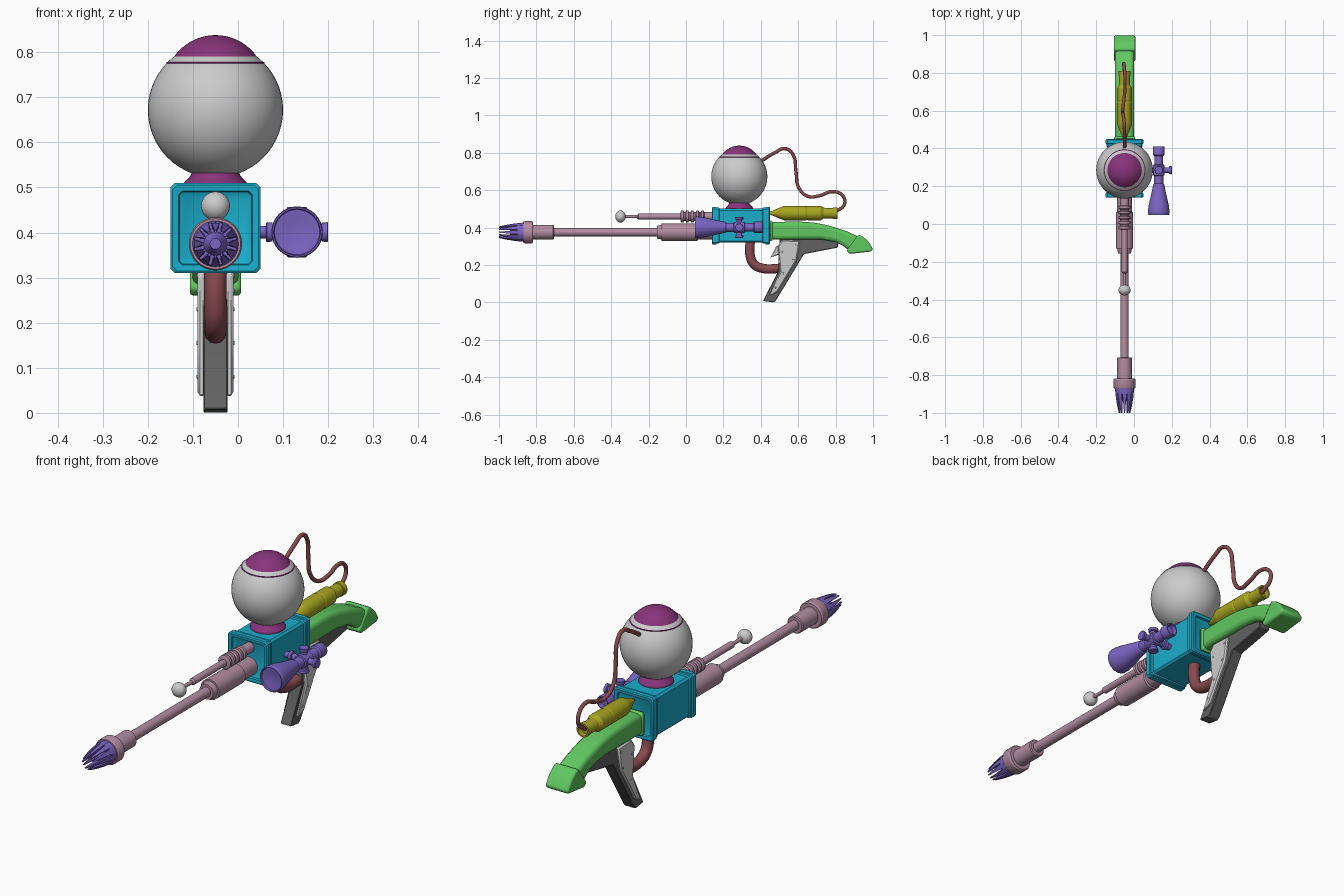
import bpy, bmesh
from math import sin, cos, pi, radians

CX = -0.05  # main axis of the gun


def mat(name, *rgb):
    m = bpy.data.materials.new(name)
    m.diffuse_color = (*rgb, 1)
    return m


CYAN = mat("cyan", 0.01, 0.42, 0.60)
PURPLE = mat("purple", 0.25, 0.035, 0.20)
PINK = mat("pink", 0.45, 0.27, 0.36)
VIOLET = mat("violet", 0.20, 0.13, 0.55)
GREEN = mat("green", 0.12, 0.58, 0.12)
YELLOW = mat("yellow", 0.40, 0.38, 0.015)
RED = mat("red", 0.25, 0.07, 0.08)
DARK = mat("dark", 0.12, 0.12, 0.12)


def finish(bm, name, material):
    bmesh.ops.remove_doubles(bm, verts=bm.verts, dist=1e-5)
    bmesh.ops.recalc_face_normals(bm, faces=bm.faces)
    me = bpy.data.meshes.new(name)
    bm.to_mesh(me)
    bm.free()
    ob = bpy.data.objects.new(name, me)
    bpy.context.collection.objects.link(ob)
    if material:
        me.materials.append(material)
    return ob


def circle(n):
    return [(cos(2 * pi * i / n), sin(2 * pi * i / n)) for i in range(n)]


def lathe(name, prof, origin, axis="Y", material=None, ring=None):
    """Stack scaled copies of a ring along an axis; prof is (distance, radius)."""
    ring = ring or circle(32)
    bm = bmesh.new()
    rows = []
    for t, r in prof:
        row = []
        for u, v in ring:
            u, v = u * r, v * r
            p = {"X": (t, u, v), "Y": (u, t, v), "Z": (u, v, t)}[axis]
            row.append(bm.verts.new([a + b for a, b in zip(p, origin)]))
        rows.append(row)
    n = len(ring)
    for a, b in zip(rows, rows[1:]):
        for i in range(n):
            j = (i + 1) % n
            bm.faces.new((a[i], a[j], b[j], b[i]))
    for row, (t, r) in ((rows[0], prof[0]), (rows[-1], prof[-1])):
        if r > 0:
            bm.faces.new(row)
    return finish(bm, name, material)


def plate(name, pts, half, material=None, bevel=0.0, segs=1, x=CX):
    """Side outline (y, z) extruded across x."""
    bm = bmesh.new()
    a = [bm.verts.new((x - half, y, z)) for y, z in pts]
    b = [bm.verts.new((x + half, y, z)) for y, z in pts]
    bm.faces.new(a)
    bm.faces.new(b)
    for i in range(len(a)):
        j = (i + 1) % len(a)
        bm.faces.new((a[i], a[j], b[j], b[i]))
    ob = finish(bm, name, material)
    if bevel:
        m = ob.modifiers.new("bevel", "BEVEL")
        m.width, m.segments = bevel, segs
        m.limit_method, m.angle_limit = "ANGLE", radians(40)
    return ob


def tube(name, pts, r, material):
    cu = bpy.data.curves.new(name, "CURVE")
    cu.dimensions = "3D"
    cu.bevel_depth, cu.bevel_resolution, cu.use_fill_caps = r, 4, True
    sp = cu.splines.new("BEZIER")
    sp.bezier_points.add(len(pts) - 1)
    for bp, p in zip(sp.bezier_points, pts):
        bp.co = p
        bp.handle_left_type = bp.handle_right_type = "AUTO"
    cu.materials.append(material)
    bpy.context.collection.objects.link(bpy.data.objects.new(name, cu))


# Receiver box: chamfered square section with raised end flanges and recessed ends
c = 0.9
square = [(1, -c), (1, c), (c, 1), (-c, 1), (-1, c), (-1, -c), (-c, -1), (c, -1)]
half = [(0.155, 0.072), (0.150, 0.080), (0.141, 0.082), (0.139, 0.095), (0.143, 0.100),
        (0.162, 0.100), (0.164, 0.096), (0.176, 0.096), (0.180, 0.091)]
box = half + [(0.588 - t, r) for t, r in reversed(half)]
lathe("receiver_box", box, (CX, 0, 0.41), "Y", CYAN, square)

# Spherical tank with cap and neck
N = 28
lathe("tank", [(-0.15 * cos(pi * i / N), 0.15 * sin(pi * i / N)) for i in range(N + 1)],
      (CX, 0.285, 0.672), "Z", None, circle(48))
R = 0.112
dome = [(0.838 - R * (1 - cos(radians(a))), R * sin(radians(a))) for a in range(61, 0, -6)]
lathe("tank_cap", [(0.765, 0), (0.765, 0.104), (0.771, 0.109), (0.778, 0.109), (0.780, 0.099)]
      + dome + [(0.838, 0)], (CX, 0.285, 0), "Z", PURPLE, circle(48))
lathe("tank_neck", [(0.49, 0.074), (0.508, 0.072), (0.514, 0.067), (0.52, 0.06), (0.527, 0.055),
                    (0.54, 0.05)], (CX, 0.285, 0), "Z", PURPLE)

# Main barrel
B = (CX, 0, 0.375)
lathe("barrel", [(-0.87, 0.05), (-0.87, 0.056), (-0.864, 0.059), (-0.824, 0.059), (-0.818, 0.055),
                 (-0.818, 0.039), (-0.71, 0.039), (-0.706, 0.035), (-0.706, 0.022),
                 (-0.155, 0.022), (-0.155, 0.034), (-0.13, 0.039), (-0.13, 0.046),
                 (0.06, 0.046), (0.065, 0.040), (0.16, 0.040)], B, "Y", PINK)

# Muzzle: base ring, inner core and twelve tapering prongs
lathe("muzzle_base", [(-0.90, 0.030), (-0.90, 0.048), (-0.86, 0.052)], B, "Y", VIOLET)
lathe("muzzle_core", [(-0.94, 0), (-0.94, 0.012), (-0.89, 0.03)], B, "Y", VIOLET)
bm = bmesh.new()
for k in range(12):
    rows = []
    for y, ro, ri, w in ((-0.875, 0.051, 0.036, 0.21), (-0.92, 0.047, 0.034, 0.20),
                         (-0.96, 0.040, 0.030, 0.15), (-1.0, 0.031, 0.025, 0.08)):
        rows.append([bm.verts.new((B[0] + r * cos(k * pi / 6 + s * w), y,
                                   B[2] + r * sin(k * pi / 6 + s * w)))
                     for r, s in ((ro, -1), (ro, 1), (ri, 1), (ri, -1))])
    for a, b in zip(rows, rows[1:]):
        for i in range(4):
            bm.faces.new((a[i], a[(i + 1) % 4], b[(i + 1) % 4], b[i]))
    bm.faces.new(rows[0])
    bm.faces.new(rows[-1])
finish(bm, "muzzle_prongs", VIOLET)

# Upper antenna rod with ribbed base and ball tip
A = (CX, 0, 0.459)
ribs = []
for i in range(5):
    y = -0.03 + i * 0.027
    ribs += [(y, 0.023), (y + 0.004, 0.031), (y + 0.016, 0.031), (y + 0.020, 0.023)]
lathe("antenna_rod", [(-0.34, 0.008), (-0.262, 0.008), (-0.255, 0.015), (-0.03, 0.015)] + ribs
      + [(0.16, 0.023)], A, "Y", PINK, circle(24))
lathe("antenna_ball", [(-0.35 - 0.028 * cos(pi * i / 14), 0.032 * sin(pi * i / 14))
                       for i in range(15)], A, "Y")

# Scope and its adjusting knobs
S = (0.131, 0, 0.401)
lathe("scope", [(0.065, 0), (0.058, 0.030), (0.056, 0.050), (0.048, 0.052), (0.048, 0.055),
                (0.052, 0.057), (0.07, 0.057), (0.10, 0.053), (0.14, 0.044), (0.18, 0.035),
                (0.21, 0.029), (0.215, 0.024), (0.255, 0.024), (0.257, 0.030), (0.313, 0.030),
                (0.315, 0.023), (0.36, 0.023), (0.366, 0.030), (0.406, 0.031), (0.41, 0.029),
                (0.41, 0.024), (0.39, 0.022), (0.39, 0)], S, "Y", VIOLET)
for axis, reach in (("X", 0.069), ("Z", 0.056)):
    for s in (-1, 1):
        lathe("scope_knob", [(0, 0.014), (s * (reach - 0.016), 0.014), (s * (reach - 0.014), 0.021),
                             (s * (reach - 0.002), 0.022), (s * reach, 0.020)],
              (S[0], 0.285, S[2]), axis, VIOLET, circle(20))
lathe("scope_mount", [(0.03, 0.014), (0.09, 0.014)], (0, 0.285, S[2]), "X", VIOLET)

# Shoulder stock with butt cap
plate("stock", [(0.445, 0.335), (0.445, 0.43), (0.61, 0.432), (0.68, 0.427), (0.74, 0.416),
                (0.80, 0.400), (0.86, 0.380), (0.91, 0.357), (0.94, 0.335), (0.885, 0.268),
                (0.84, 0.302), (0.80, 0.323), (0.72, 0.337)], 0.051, GREEN, 0.02, 3)
plate("butt_cap", [(0.922, 0.362), (0.945, 0.352), (0.975, 0.326), (1.0, 0.285), (0.99, 0.272),
                   (0.875, 0.259), (0.858, 0.277)], 0.057, GREEN, 0.012, 2)
plate("stock_collar", [(0.44, 0.328), (0.44, 0.437), (0.466, 0.437), (0.466, 0.328)],
      0.056, GREEN, 0.015, 2)

# Gas bottle lying on the stock
lathe("bottle", [(0.445, 0.006), (0.455, 0.010), (0.52, 0.037), (0.53, 0.039), (0.64, 0.039),
                 (0.643, 0.037), (0.65, 0.037), (0.653, 0.039), (0.72, 0.039), (0.735, 0.029),
                 (0.785, 0.028), (0.787, 0.031), (0.81, 0.031), (0.81, 0.024), (0.79, 0.022),
                 (0.79, 0)], (CX, 0, 0.477), "Y", YELLOW)

# Thin hose from tank to bottle, thick pipe from box to grip
hose = [(-.05, .39, .748), (-.05, .475, .80), (-.052, .53, .822), (-.056, .572, .79),
        (-.06, .588, .70), (-.06, .603, .613), (-.054, .652, .567), (-.048, .716, .571),
        (-.048, .78, .592), (-.052, .834, .574), (-.054, .848, .528), (-.05, .79, .478)]
tube("hose", hose, 0.009, RED)
tube("feed_pipe", [(CX, 0.343, 0.33), (CX, 0.343, 0.25), (CX, 0.365, 0.203), (CX, 0.41, 0.182),
                   (CX, 0.51, 0.182)], 0.025, RED)

# Grip: dark core, pale side plates, rivets and trigger
plate("grip_core", [(0.50, 0.345), (0.818, 0.345), (0.812, 0.293), (0.63, 0.258), (0.605, 0.215),
                    (0.482, 0.012), (0.468, 0.0), (0.412, 0.008), (0.492, 0.165), (0.498, 0.28)],
      0.027, DARK, 0.003)
for s in (-1, 1):
    plate("grip_plate", [(0.49, 0.30), (0.515, 0.335), (0.61, 0.33), (0.592, 0.225),
                         (0.49, 0.055), (0.445, 0.035), (0.503, 0.165)],
          0.009, None, 0.006, 1, CX + s * 0.031)
    for y, z in ((0.478, 0.08), (0.52, 0.155), (0.575, 0.23), (0.515, 0.27), (0.59, 0.305)):
        lathe("grip_rivet", [(0, 0.005), (s * 0.002, 0.004)], (CX + s * 0.04, y, z), "X", None,
              circle(10))
plate("trigger", [(0.45, 0.24), (0.468, 0.268), (0.482, 0.30), (0.51, 0.31), (0.51, 0.26),
                  (0.48, 0.25)], 0.01, None, 0.003)

# Smooth shading with sharp edges kept
bpy.ops.object.select_all(action="DESELECT")
for ob in bpy.data.objects:
    if ob.type == "MESH":
        ob.select_set(True)
        bpy.context.view_layer.objects.active = ob
bpy.ops.object.shade_smooth_by_angle(angle=radians(32))
